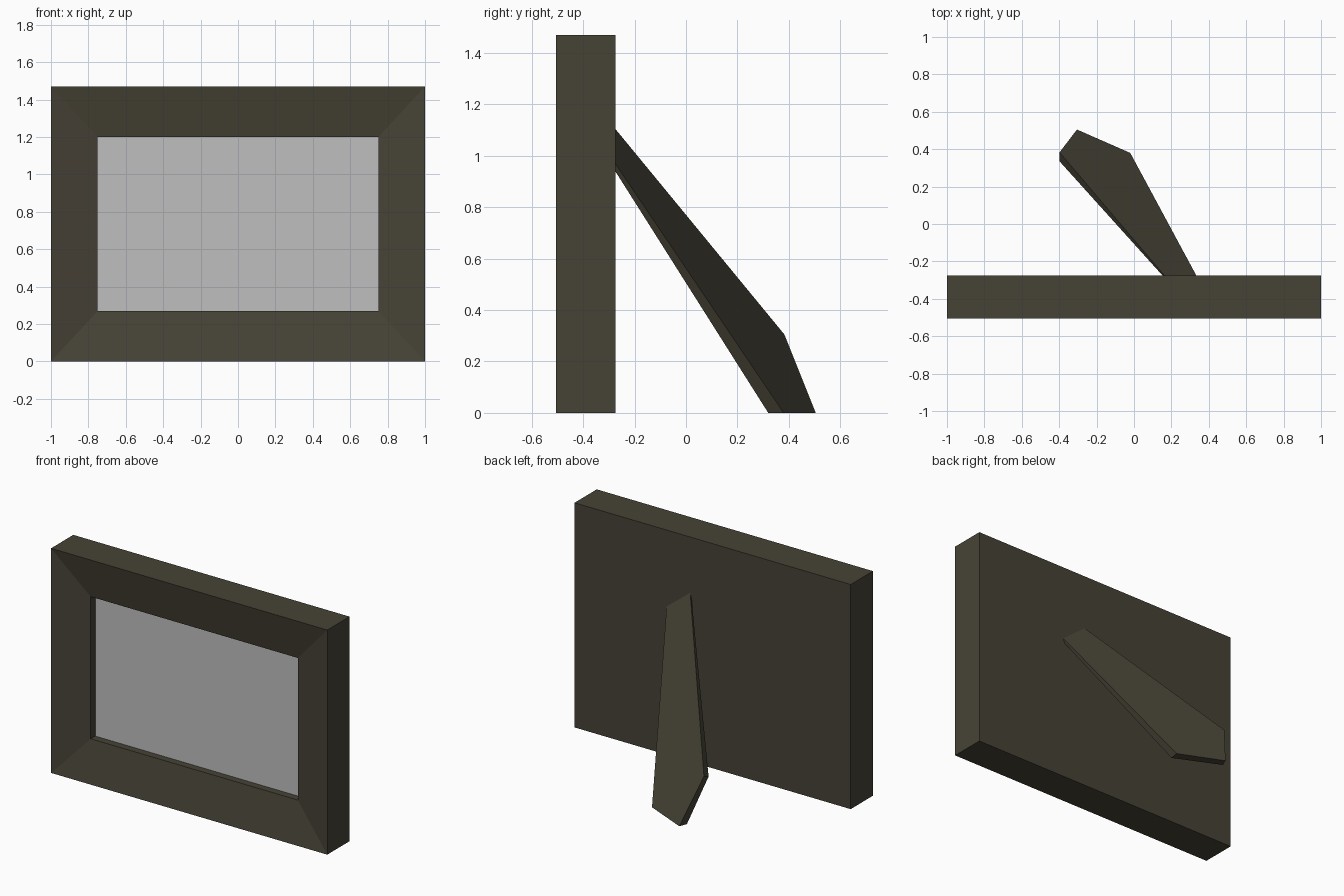
import bpy, bmesh

if "Cube" in bpy.data.objects:
    bpy.data.objects.remove(bpy.data.objects["Cube"])


def material(name, rgb):
    m = bpy.data.materials.new(name)
    m.diffuse_color = (*rgb, 1.0)
    m.use_nodes = True
    m.node_tree.nodes["Principled BSDF"].inputs["Base Color"].default_value = m.diffuse_color
    return m


wood = material("dark olive wood", (0.062, 0.055, 0.037))
grey = material("picture grey", (0.52, 0.52, 0.52))


def loft(name, rings, mat, cap_start=True, cap_end=True):
    """Join matching point rings with quads and close the chosen ends."""
    bm = bmesh.new()
    loops = [[bm.verts.new(p) for p in ring] for ring in rings]
    n = len(loops[0])
    for a, b in zip(loops, loops[1:]):
        for i in range(n):
            j = (i + 1) % n
            bm.faces.new((a[i], a[j], b[j], b[i]))
    if cap_start:
        bm.faces.new(loops[0][::-1])
    if cap_end:
        bm.faces.new(loops[-1])
    bmesh.ops.recalc_face_normals(bm, faces=bm.faces)
    mesh = bpy.data.meshes.new(name)
    bm.to_mesh(mesh)
    bm.free()
    mesh.materials.append(mat)
    ob = bpy.data.objects.new(name, mesh)
    bpy.context.collection.objects.link(ob)
    return ob


def rect(half_w, z0, z1, y):
    return [(-half_w, y, z0), (half_w, y, z0), (half_w, y, z1), (-half_w, y, z1)]


FRONT, BACK, GLASS = -0.505, -0.275, -0.405
opening = (0.75, 0.27, 1.20)

# frame: flat back, mitred front sloping inward, recessed opening
loft("frame", [
    rect(1.0, 0.0, 1.47, BACK),
    rect(1.0, 0.0, 1.47, FRONT),
    rect(*opening, FRONT + 0.053),
    rect(*opening, GLASS + 0.004),
], wood)

# picture plate inside the opening
loft("picture", [rect(*opening, GLASS + 0.003), rect(*opening, GLASS)], grey)

# stand: tapered, slanted plank leaning on the back, cut flat at the ground
outer = [(0.333, BACK, 0.97), (-0.02, 0.38, 0.0), (-0.305, 0.505, 0.0),
         (-0.398, 0.383, 0.305), (0.162, BACK, 1.105)]
inner = [(0.322, BACK, 0.94), (-0.03, 0.32, 0.0), (-0.325, 0.455, 0.0),
         (-0.398, 0.335, 0.285), (0.152, BACK, 1.07)]
loft("stand", [outer, inner], wood)
